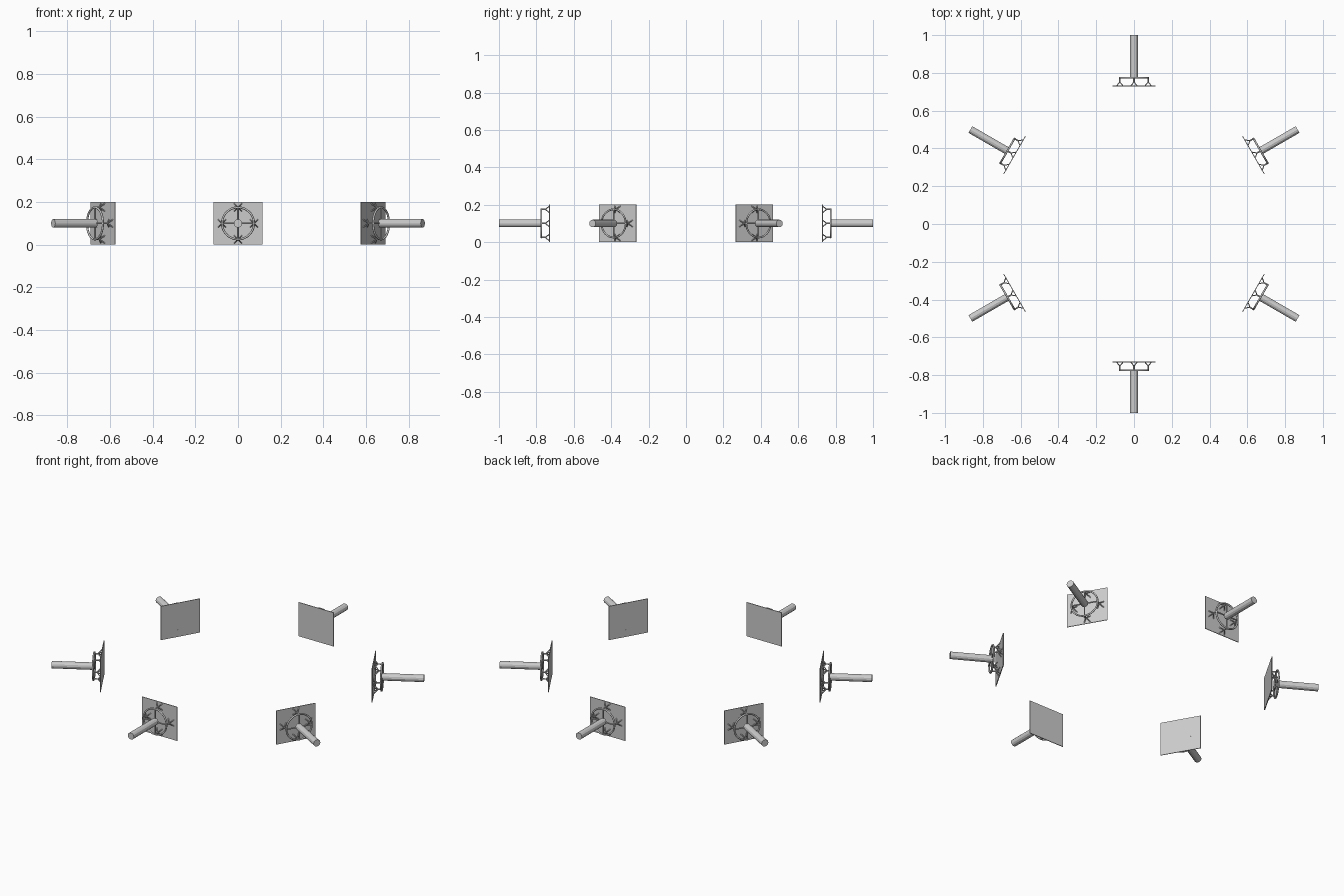
import bpy, math
from mathutils import Vector, Matrix

if "Cube" in bpy.data.objects:
    bpy.data.objects.remove(bpy.data.objects["Cube"])

H = 0.1          # height of every unit's axis
RING_Y = 0.774   # radial distance of the ring
JOINT_Y = 0.752  # where each stand-off splits into legs
PLATE_Y = 0.73   # radial distance of the plate
RING_R = 0.075


def place(obj, turn, name):
    # units are built pointing along +y, then turned about the z axis
    obj.name = name
    obj.matrix_world = Matrix.Rotation(turn, 4, 'Z') @ obj.matrix_world
    return obj


def tube(p, q, r, sides, turn, name):
    p, q = Vector(p), Vector(q)
    d = q - p
    bpy.ops.mesh.primitive_cylinder_add(vertices=sides, radius=r, depth=d.length)
    obj = bpy.context.object
    obj.matrix_world = Matrix.Translation((p + q) / 2) @ d.to_track_quat('Z', 'Y').to_matrix().to_4x4()
    if sides > 8:
        bpy.ops.object.shade_smooth_by_angle(angle=math.radians(25))
    return place(obj, turn, name)


def unit(turn, n):
    # flat plate facing the centre
    bpy.ops.mesh.primitive_cube_add(size=1)
    plate = bpy.context.object
    plate.matrix_world = Matrix.Translation((0, PLATE_Y, H)) @ Matrix.Diagonal((0.23, 0.004, 0.2, 1))
    place(plate, turn, f"plate_{n}")

    # outward handle rod
    tube((0, RING_Y - 0.004, H), (0, 1.0, H), 0.02, 12, turn, f"rod_{n}")

    # support ring
    bpy.ops.mesh.primitive_torus_add(major_radius=RING_R, minor_radius=0.005,
                                     major_segments=32, minor_segments=8)
    ring = bpy.context.object
    bpy.ops.object.shade_smooth_by_angle(angle=math.radians(50))
    ring.matrix_world = Matrix.Translation((0, RING_Y, H)) @ Matrix.Rotation(math.pi / 2, 4, 'X')
    place(ring, turn, f"ring_{n}")

    # four spokes, each with a stand-off that splits into four legs
    for k in range(4):
        a = k * math.pi / 2
        x, z = RING_R * math.cos(a), H + RING_R * math.sin(a)
        tube((0, RING_Y, H), (x, RING_Y, z), 0.004, 8, turn, f"spoke_{n}_{k}")
        tube((x, RING_Y, z), (x, JOINT_Y, z), 0.004, 8, turn, f"standoff_{n}_{k}")
        for sx in (-1, 1):
            for sz in (-1, 1):
                tube((x, JOINT_Y, z), (x + sx * 0.018, PLATE_Y, z + sz * 0.018),
                     0.003, 6, turn, f"leg_{n}_{k}")


# six units spaced evenly around the centre
for n in range(6):
    unit(n * math.pi / 3, n)
